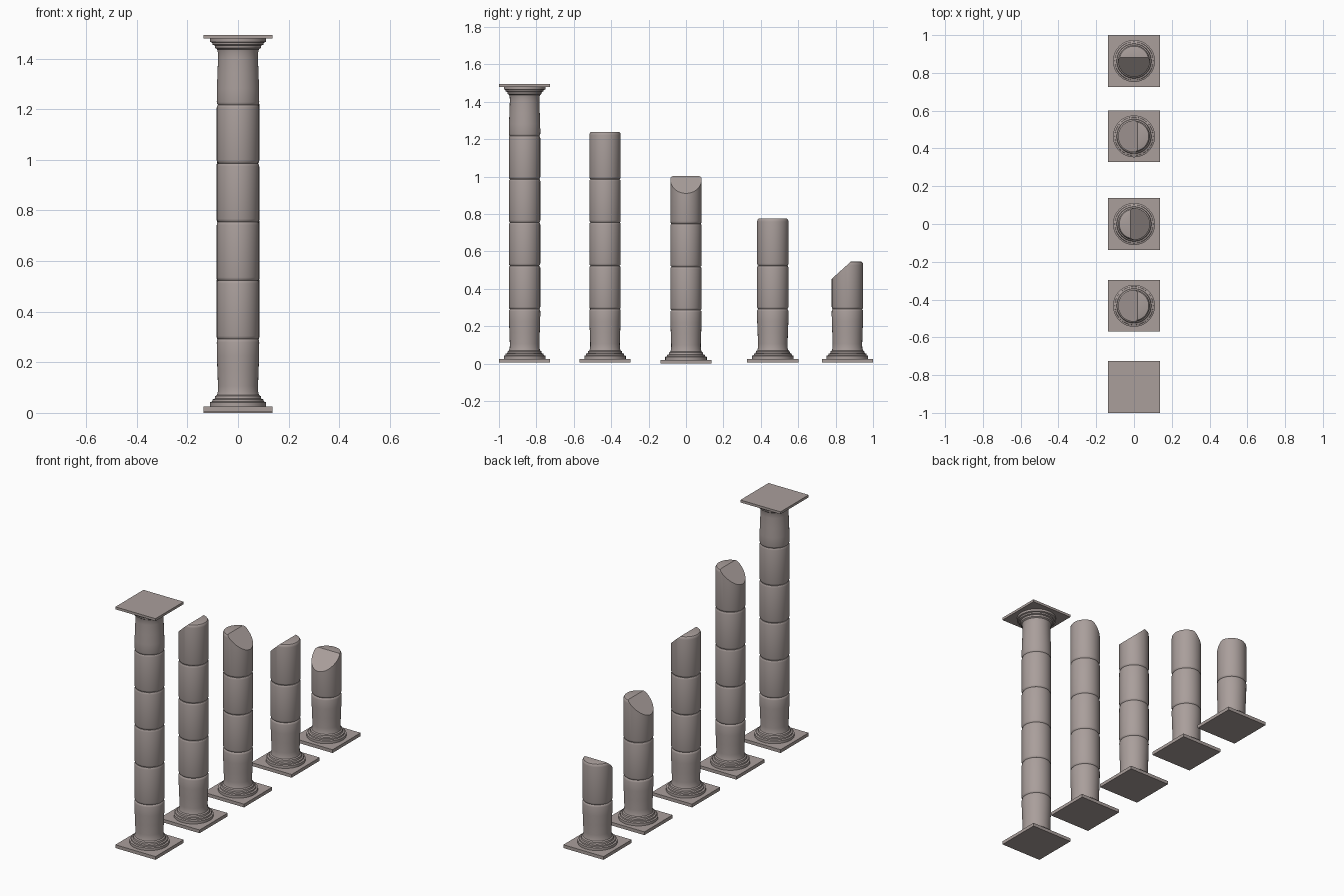
import bpy, bmesh, math
from mathutils import Vector

if "Cube" in bpy.data.objects:
    bpy.data.objects.remove(bpy.data.objects["Cube"])

stone = bpy.data.materials.new("weathered_stone")
stone.diffuse_color = (0.40, 0.345, 0.33, 1)
stone.use_nodes = True
stone.node_tree.nodes["Principled BSDF"].inputs["Base Color"].default_value = stone.diffuse_color

SEG = 48
JOINT, STEP, HALF = 0.286, 0.2315, 0.137

# radius / height profile of the moulded foot drum
FOOT = [(0, .018), (.111, .018), (.111, .036), (.102, .039), (.101, .047), (.092, .050),
        (.090, .060), (.083, .065), (.0795, .078), (.079, .10), (.081, .16), (.0835, .22),
        (.084, .274), (.082, .282), (.078, .286), (0, .286)]


def finish(name, bm, loc):
    bmesh.ops.recalc_face_normals(bm, faces=bm.faces)
    me = bpy.data.meshes.new(name)
    bm.to_mesh(me)
    bm.free()
    me.materials.append(stone)
    ob = bpy.data.objects.new(name, me)
    ob.location = loc
    bpy.context.collection.objects.link(ob)
    bpy.ops.object.select_all(action='DESELECT')
    ob.select_set(True)
    bpy.context.view_layer.objects.active = ob
    bpy.ops.object.shade_smooth_by_angle(angle=math.radians(35))
    return ob


def lathe(profile):
    bm = bmesh.new()
    vs = [bm.verts.new((r, 0, z)) for r, z in profile]
    es = [bm.edges.new(p) for p in zip(vs, vs[1:])]
    bmesh.ops.spin(bm, geom=vs + es, axis=(0, 0, 1), cent=(0, 0, 0),
                   angle=2 * math.pi, steps=SEG)
    bmesh.ops.remove_doubles(bm, verts=bm.verts, dist=1e-5)
    return bm


def drum_profile(h, top=0.004):
    return [(0, 0), (.078, 0), (.082, .004), (.084, .012), (.084, h - 3 * top),
            (.0825, h - 1.4 * top), (.084 - top, h - .3 * top),
            (.084 - 1.8 * top, h), (0, h)]


def slab(name, loc, z0, z1):
    bm = bmesh.new()
    bmesh.ops.create_cube(bm, size=1)
    for v in bm.verts:
        v.co = (v.co.x * 2 * HALF, v.co.y * 2 * HALF, z0 if v.co.z < 0 else z1)
    finish(name, bm, loc)


def column(n, y, lift, drums, cut):
    loc = Vector((0, y, lift))
    slab(f"plinth_{n}", loc, 0, .02)
    finish(f"foot_drum_{n}", lathe(FOOT), loc)
    for i in range(drums):
        z = Vector((0, 0, JOINT + STEP * i))
        broken = cut and i == drums - 1
        bm = lathe(drum_profile(.253, .006) if broken else drum_profile(STEP))
        if broken:
            # slanted break that leaves a strip of flat top
            d = Vector(cut)
            a = math.radians(42)
            res = bmesh.ops.bisect_plane(
                bm, geom=bm.verts[:] + bm.edges[:] + bm.faces[:], dist=1e-5,
                plane_co=Vector((0, 0, .253)) - d * .018,
                plane_no=d * math.sin(a) + Vector((0, 0, math.cos(a))), clear_outer=True)
            edges = [e for e in bm.edges if e.is_boundary]
            bmesh.ops.holes_fill(bm, edges=edges, sides=0)
        finish(f"{'broken' if broken else 'shaft'}_drum_{n}_{i + 1}", bm, loc + z)


# complete column, then four broken ones of falling height
column(1, -.863, .006, 4, None)
column(2, -.433, .006, 4, (-1, 0, 0))
column(3, 0, 0, 3, (1, 0, 0))
column(4, .464, .006, 2, (-1, 0, 0))
column(5, .863, .006, 1, (0, -1, 0))

# capital of the complete column: the foot turned upside down
top = Vector((0, -.863, .006))
finish("capital_drum", lathe([(r, 1.496 - z) for r, z in FOOT]), top)
slab("capital_slab", top, 1.473, 1.488)
